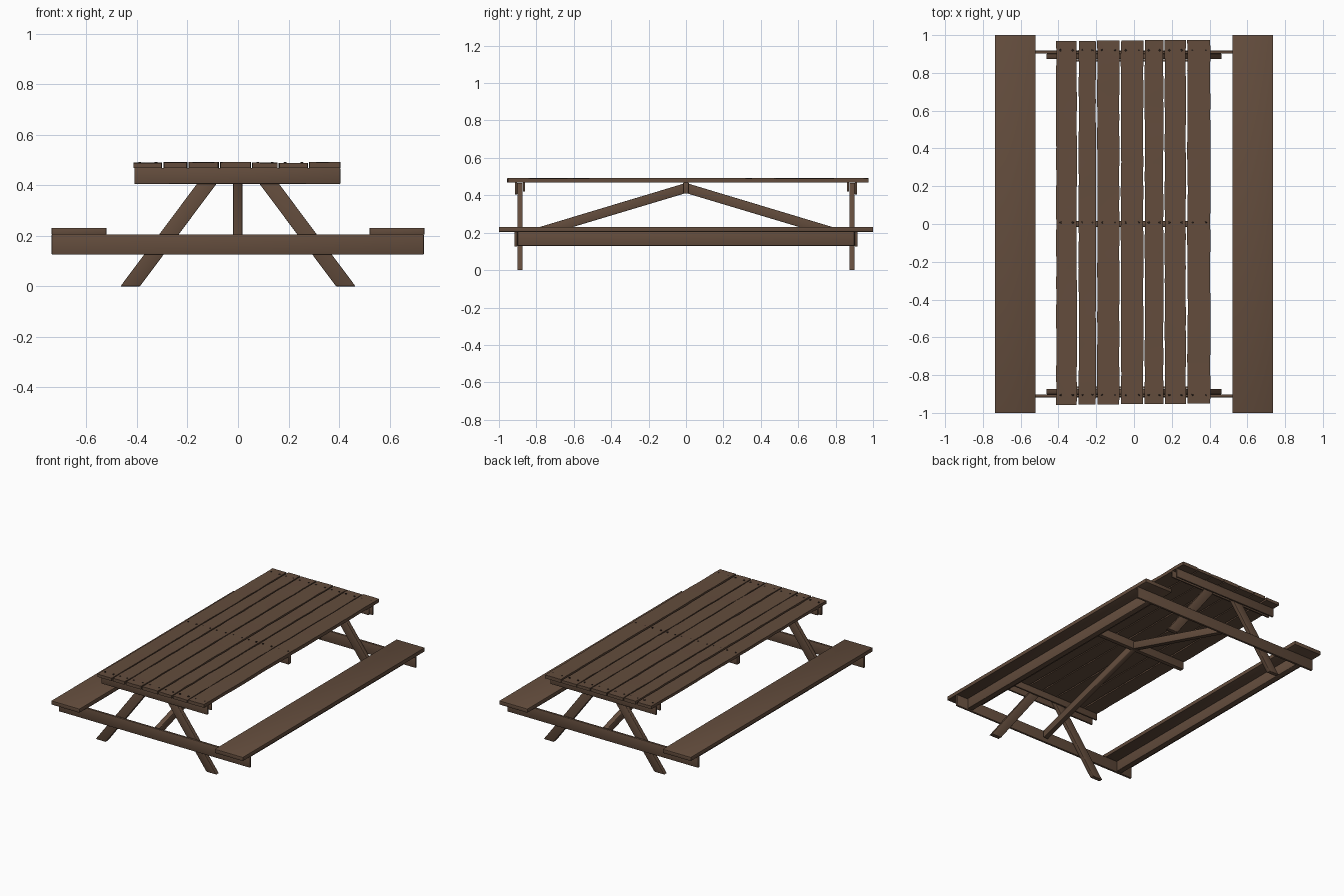
import bpy, bmesh, math, random
from mathutils import Vector

if "Cube" in bpy.data.objects:
    bpy.data.objects.remove(bpy.data.objects["Cube"])

random.seed(4)

def material(name, col):
    m = bpy.data.materials.new(name)
    m.diffuse_color = (*col, 1)
    m.use_nodes = True
    m.node_tree.nodes["Principled BSDF"].inputs["Base Color"].default_value = m.diffuse_color
    return m

WOOD = material("brown wood", (0.125, 0.073, 0.046))
DARK = material("dark nail", (0.025, 0.016, 0.012))

def finish(bm, name, mat, angle=30):
    bmesh.ops.recalc_face_normals(bm, faces=bm.faces[:])
    me = bpy.data.meshes.new(name)
    bm.to_mesh(me)
    bm.free()
    me.materials.append(mat)
    ob = bpy.data.objects.new(name, me)
    bpy.context.collection.objects.link(ob)
    bpy.context.view_layer.objects.active = ob
    ob.select_set(True)
    bpy.ops.object.shade_smooth_by_angle(angle=math.radians(angle))
    ob.select_set(False)
    return ob

def prism(name, pts, axis, a, b, bevel=0.003):
    """Extrude a 2D profile along 'x' (pts = y,z) or 'y' (pts = x,z)."""
    bm = bmesh.new()
    rings = []
    for t in (a, b):
        rings.append([bm.verts.new((t, p, q) if axis == 'x' else (p, t, q)) for p, q in pts])
    bm.faces.new(rings[0])
    bm.faces.new(rings[1])
    n = len(pts)
    for i in range(n):
        j = (i + 1) % n
        bm.faces.new((rings[0][i], rings[0][j], rings[1][j], rings[1][i]))
    bmesh.ops.recalc_face_normals(bm, faces=bm.faces[:])
    if bevel:
        bmesh.ops.bevel(bm, geom=bm.edges[:], offset=bevel, segments=2,
                        profile=0.5, affect='EDGES')
    return finish(bm, name, WOOD, 50)

def box(name, x, y, z, bevel=0.003):
    return prism(name, [(x[0], z[0]), (x[1], z[0]), (x[1], z[1]), (x[0], z[1])],
                 'y', y[0], y[1], bevel)

# Tabletop planks, slightly warped along their length
planks = [(-0.413, -0.302), (-0.294, -0.201), (-0.195, -0.077), (-0.070, 0.050),
          (0.056, 0.156), (0.162, 0.275), (0.282, 0.405)]
NSEG = 24
for k, (x0, x1) in enumerate(planks):
    bm = bmesh.new()
    y0, y1 = -0.957 + 0.001 * k, 0.969 + 0.001 * k
    top = 0.4895 + random.uniform(-0.002, 0.002)
    rings = []
    for i in range(NSEG + 1):
        y = y0 + (y1 - y0) * i / NSEG
        jl, jr = random.uniform(-0.001, 0.003), random.uniform(-0.003, 0.001)
        dz = [random.uniform(-0.001, 0.001) for _ in range(3)]
        xm = (x0 + x1) / 2
        rings.append([bm.verts.new(p) for p in (
            (x0 + jl, y, 0.468), (x1 + jr, y, 0.468), (x1 + jr, y, top + dz[0]),
            (xm, y, top + dz[1]), (x0 + jl, y, top + dz[2]))])
    for r, s in zip(rings, rings[1:]):
        for i in range(5):
            j = (i + 1) % 5
            bm.faces.new((r[i], r[j], s[j], s[i]))
    bm.faces.new(rings[0])
    bm.faces.new(rings[-1])
    finish(bm, "table_plank", WOOD)

# Benches with long beams underneath
for s, side in ((-1, "left"), (1, "right")):
    def span(a, b):
        return sorted((s * a, s * b))
    box(side + "_bench", span(0.521, 0.737), (-1, 1), (0.205, 0.231), 0.001)
    box(side + "_bench_beam", span(0.61, 0.65), (-0.9, 0.9), (0.13, 0.205))

# End frames: seat rail, cleats and splayed legs
for s, end in ((-1, "front"), (1, "back")):
    def ys(a, b):
        return sorted((s * a, s * b))
    box(end + "_seat_rail", (-0.737, 0.735), ys(0.902, 0.918), (0.126, 0.205))
    box(end + "_outer_cleat", (-0.41, 0.405), ys(0.902, 0.915), (0.405, 0.468))
    box(end + "_inner_cleat", (-0.41, 0.405), ys(0.860, 0.872), (0.420, 0.468))
    for m in (-1, 1):
        pts = [(m * 0.465, 0), (m * 0.388, 0), (m * 0.040, 0.466), (m * 0.117, 0.466)]
        prism(end + "_leg", pts, 'y', *ys(0.873, 0.902))
    # Diagonal brace from the middle of the rail up to the table centre
    prism(end + "_brace", [(s * 0.89, 0.145), (0, 0.412), (0, 0.466), (s * 0.89, 0.198)],
          'x', -0.019, 0.017)

# Middle cleat under the tabletop
box("middle_cleat", (-0.405, 0.40), (-0.015, 0.015), (0.41, 0.468))

# Nail heads: two per plank at three rows, and on the seat rails
bm = bmesh.new()
def nail(p, nrm):
    q = Vector((0, 0, 1)).rotation_difference(Vector(nrm)).to_matrix().to_4x4()
    q.translation = p
    bmesh.ops.create_cone(bm, cap_ends=True, segments=8, radius1=0.006,
                          radius2=0.005, depth=0.004, matrix=q)
for x0, x1 in planks:
    for y in (-0.905, 0.008, 0.92):
        for t in (0.22, 0.8):
            nail((x0 + (x1 - x0) * t, y, 0.4905), (0, 0, 1))
finish(bm, "nail_heads", DARK)
